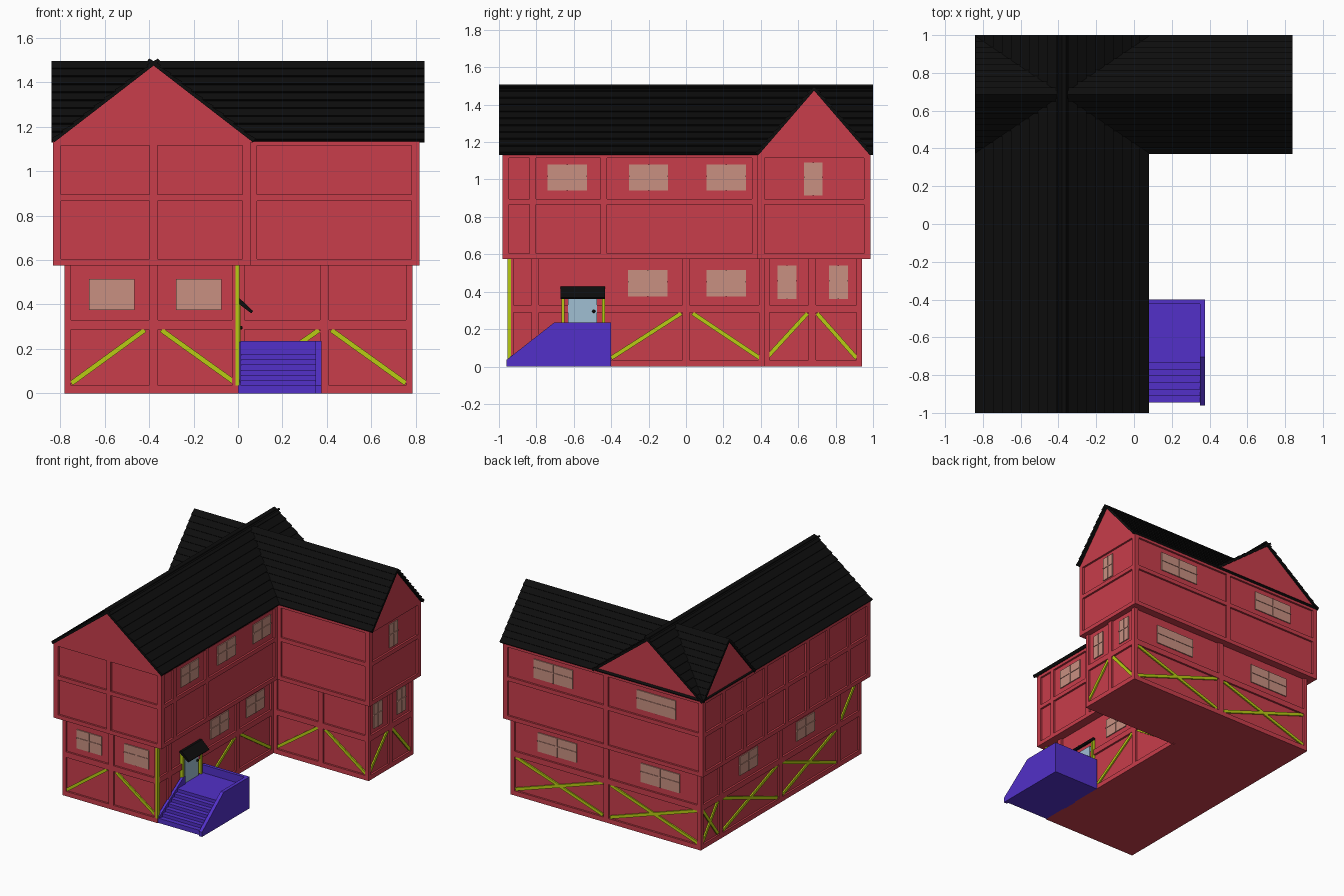
import bpy, bmesh, math
from mathutils import Vector

if "Cube" in bpy.data.objects:
    bpy.data.objects.remove(bpy.data.objects["Cube"])

COL = {"red": (0.58, 0.047, 0.07), "lime": (0.48, 0.6, 0.007), "purple": (0.085, 0.03, 0.58),
       "glass": (0.58, 0.28, 0.22), "blue": (0.35, 0.52, 0.65), "black": (0.004, 0.004, 0.004)}
MATS = {}
for k, c in COL.items():
    MATS[k] = bpy.data.materials.new(k)
    MATS[k].diffuse_color = (*c, 1)

parts = {}
MAP = {'x': lambda u, v, d: (d, u, v), 'y': lambda u, v, d: (u, d, v), 'z': lambda u, v, d: (u, v, d)}


def prism(name, mat, axis, pts, d0, d1):
    """Extrude a 2D outline along an axis into the named part."""
    bm = parts.setdefault(name, (bmesh.new(), mat))[0]
    lo = [bm.verts.new(MAP[axis](u, v, d0)) for u, v in pts]
    hi = [bm.verts.new(MAP[axis](u, v, d1)) for u, v in pts]
    n = len(pts)
    bm.faces.new(lo)
    bm.faces.new(hi[::-1])
    for i in range(n):
        bm.faces.new((lo[i], hi[i], hi[(i + 1) % n], lo[(i + 1) % n]))


def rect(u0, u1, v0, v1):
    return [(u0, v0), (u1, v0), (u1, v1), (u0, v1)]


class Wall:
    """A wall plane: places timbers, braces and windows on it."""
    def __init__(self, axis, pos, out):
        self.axis, self.pos, self.out = axis, pos, out

    def add(self, name, mat, pts, t):
        prism(name, mat, self.axis, pts, self.pos - self.out * 0.005, self.pos + self.out * t)

    def timber(self, *r):
        self.add("wall_timbers", "red", rect(*r), 0.014)

    def posts(self, us, z0, z1, w=0.04):
        for u in us:
            self.timber(u - w / 2, u + w / 2, z0, z1)

    def rails(self, u0, u1, zs):
        for z0, z1 in zs:
            self.timber(u0, u1, z0, z1)

    def brace(self, u0, z0, u1, z1):
        a, b = Vector((u0, z0)), Vector((u1, z1))
        d = (b - a).normalized() * 0.011
        n = Vector((-d.y, d.x))
        self.add("diagonal_braces", "lime", [a + n, b + n, b - n, a - n], 0.01)

    def vee(self, u0, u1, u2, u3):
        self.brace(u0, 0.045, u1, 0.285)
        self.brace(u2, 0.285, u3, 0.045)

    def window(self, u0, u1, z0, z1):
        self.add("windows", "glass", rect(u0, u1, z0, z1), 0.007)
        m, h = (u0 + u1) / 2, z0 + (z1 - z0) * 0.55
        self.add("window_bars", "glass", rect(m - .004, m + .004, z0, z1), 0.011)
        self.add("window_bars", "glass", rect(u0, u1, h - .004, h + .004), 0.011)


def ell(x0, x1, x2, y0, y1, y2):
    return [(x0, y0), (x1, y0), (x1, y1), (x2, y1), (x2, y2), (x0, y2)]


# L-shaped storeys
prism("ground_storey", "red", 'z', ell(-.768, -.012, .772, -.938, .43, .928), 0, 0.58)
prism("upper_storey", "red", 'z', ell(-.818, .042, .803, -.968, .397, .973), 0.575, 1.135)

# Walls of both storeys
low = {"front": Wall('y', -.938, -1), "right": Wall('x', -.012, 1), "wing": Wall('y', .43, -1),
       "end": Wall('x', .772, 1), "back": Wall('y', .928, 1), "left": Wall('x', -.768, -1)}
up = {"front": Wall('y', -.968, -1), "right": Wall('x', .042, 1), "wing": Wall('y', .397, -1),
      "end": Wall('x', .803, 1), "back": Wall('y', .973, 1), "left": Wall('x', -.818, -1)}

# Ground timbers: (start, end, inner posts)
for k, (a, b, mids) in {"front": (-.782, .002, [-.38]), "right": (-.952, .42, [-.805, 0]),
                        "wing": (0, .786, [.39]), "end": (.416, .942, [.675]),
                        "back": (-.782, .786, [0]), "left": (-.952, .942, [.7, 0, -.69])}.items():
    low[k].rails(a, b, [(0, .035), (.288, .33)])
    low[k].posts([a + .015, b - .015], 0, .58, .03)
    low[k].posts(mids, 0, .58)

# Upper timbers
for k, (a, b, mids) in {"front": (-.832, .056, [-.38]), "right": (-.982, .39, [-.82, -.44]),
                        "wing": (.05, .817, []), "end": (.383, .987, []),
                        "back": (-.832, .817, [-.03]),
                        "left": (-.982, .987, [i * .246 for i in range(-3, 4)])}.items():
    up[k].rails(a, b, [(.575, .605), (.865, .895), (1.115, 1.137)])
    up[k].posts([a + .018, b - .018], .575, 1.137, .036)
    up[k].posts(mids, .575, 1.137, .035)

# Diagonal braces
low["front"].vee(-.75, -.42, -.345, -.01)
low["wing"].vee(.02, .365, .42, .755)
low["end"].vee(.43, .65, .7, .912)
low["right"].vee(-.40, -.025, .035, .395)
for k, a, b in [("back", -.75, -.03), ("back", .03, .75), ("left", .73, .91),
                ("left", .03, .67), ("left", -.66, -.03)]:
    low[k].brace(a, .045, b, .285)
    low[k].brace(a, .285, b, .045)
low["left"].brace(-.72, .34, -.91, .57)
prism("corner_post", "lime", 'z', rect(-.012, .006, -.955, -.935), .035, .575)

# Windows
for u in (-.67, -.28):
    low["front"].window(u, u + .205, .375, .515)
for u in (-.31, .11):
    low["right"].window(u, u + .21, .375, .515)
for u in (-.74, -.305, .11):
    up["right"].window(u, u + .21, .94, 1.08)
for u in (.49, .765):
    low["end"].window(u, u + .1, .36, .54)
up["end"].window(.63, .73, .915, 1.09)
for u in (-.6, .25):
    low["back"].window(u, u + .32, .375, .515)
    up["back"].window(u, u + .32, .94, 1.08)
for u in (.26, -.41):
    low["left"].window(u, u + .21, .375, .515)


# Shingled roof slopes with stepped rows
def roof(name, axis, mid, half, over, d0, d1, n=10):
    for s in (1, -1):
        top = 1 + over / half
        nrm = Vector((s * .345, half)).normalized()

        def p(t, h):
            return Vector((mid + s * half * (1 - t), 1.13 + .345 * t)) + nrm * h
        pts = []
        for i in range(n):
            pts += [p(top * i / n, .022), p(top * (i + 1) / n, .013)]
        prism(name, "black", axis, pts + [p(top, 0), p(0, 0)], d0, d1)


roof("main_roof", 'y', -.38, .447, .028, -1, 1)
roof("wing_roof", 'x', .685, .298, .010, -.84, .84)

# Gable panels
for d in (-.982, .968):
    prism("main_gables", "red", 'y', [(-.827, 1.13), (.067, 1.13), (-.38, 1.475)], d, d + .018)
for d in (-.83, .799):
    prism("wing_gables", "red", 'x', [(.387, 1.13), (.983, 1.13), (.685, 1.475)], d, d + .018)

# Stairs: stepped core, stringers and parapet
steps = [(-.945, 0)]
for i in range(7):
    y, z = -.945 + i * .035, .035 + i * .0235
    steps += [(y, z), (y + .035, z)]
steps += [(-.41, .176), (-.41, 0)]
prism("stair_steps", "purple", 'x', steps, 0, .36)
side = [(-.96, 0), (-.96, .035), (-.705, .235), (-.4, .235), (-.4, 0)]
prism("stair_parapet", "purple", 'x', side, .35, .376)
prism("stair_parapet", "purple", 'x', [(-.945, 0), (-.945, .05), (-.66, .235), (-.64, .235), (-.64, 0)], -.005, .014)
prism("stair_parapet", "purple", 'y', rect(0, .352, 0, .235), -.424, -.4)

# Door, knob, porch posts and canopy
prism("door", "blue", 'x', rect(-.63, -.475, .176, .375), -.02, .006)
bmesh.ops.create_uvsphere(parts.setdefault("door_knob", (bmesh.new(), "black"))[0],
                          u_segments=10, v_segments=6, radius=.009)
bmesh.ops.translate(parts["door_knob"][0], verts=parts["door_knob"][0].verts, vec=(.012, -.493, .295))
for y in (-.665, -.45):
    prism("porch_posts", "lime", 'x', rect(y, y + .016, .176, .42), -.012, .012)
prism("porch_canopy", "black", 'y', [(-.01, .412), (-.01, .427), (.008, .427), (.068, .37), (.06, .36)], -.672, -.434)

# Turn every collected part into an object
for name, (bm, mat) in parts.items():
    bmesh.ops.recalc_face_normals(bm, faces=bm.faces)
    me = bpy.data.meshes.new(name)
    bm.to_mesh(me)
    bm.free()
    me.materials.append(MATS[mat])
    bpy.context.collection.objects.link(bpy.data.objects.new(name, me))

for m in bpy.data.materials:
    if m.users and not m.is_grease_pencil:
        m.use_nodes = True
        m.node_tree.nodes["Principled BSDF"].inputs["Base Color"].default_value = m.diffuse_color
